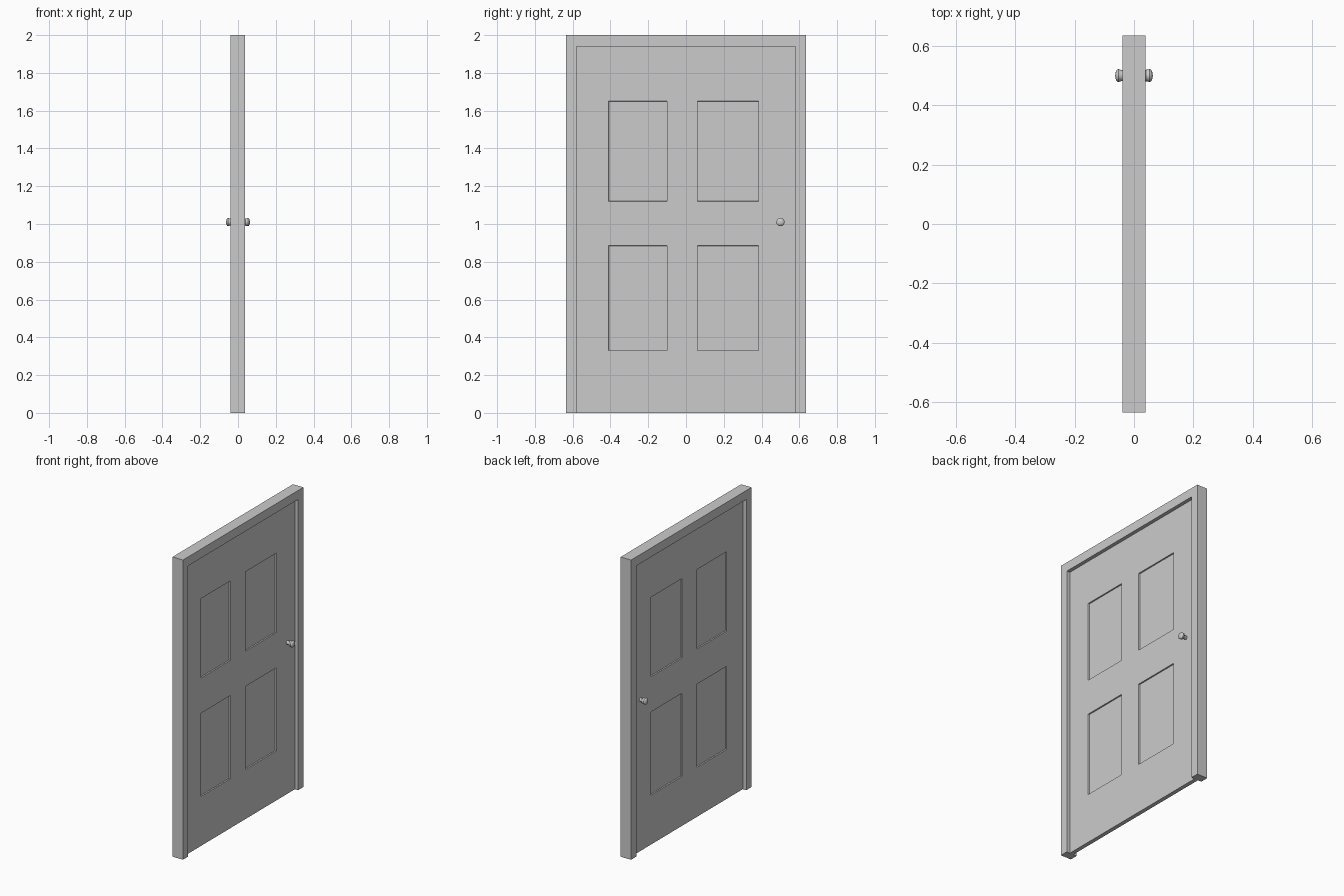
import bpy, bmesh, math
from mathutils import Matrix, Vector

if "Cube" in bpy.data.objects:
    bpy.data.objects.remove(bpy.data.objects["Cube"])

FRAME_X = (-0.039, 0.038)
SLAB_X = (-0.013, 0.014)
W, H, IN_W, IN_H = 0.635, 2.0, 0.58, 1.94
PANEL_Y = [(-0.41, -0.10), (0.06, 0.385)]
PANEL_Z = [(0.33, 0.885), (1.12, 1.65)]
KNOB_Y, KNOB_Z = 0.5, 1.01


def finish(bm, name):
    bmesh.ops.recalc_face_normals(bm, faces=bm.faces)
    me = bpy.data.meshes.new(name)
    bm.to_mesh(me)
    bm.free()
    ob = bpy.data.objects.new(name, me)
    bpy.context.collection.objects.link(ob)
    return ob


# Door frame: one U-shaped outline extruded through the wall thickness
bm = bmesh.new()
outline = [(-W, 0), (-W, H), (W, H), (W, 0),
           (IN_W, 0), (IN_W, IN_H), (-IN_W, IN_H), (-IN_W, 0)]
face = bm.faces.new([bm.verts.new((FRAME_X[0], y, z)) for y, z in outline])
ext = bmesh.ops.extrude_face_region(bm, geom=[face])
bmesh.ops.translate(bm, vec=(FRAME_X[1] - FRAME_X[0], 0, 0),
                    verts=[v for v in ext["geom"] if isinstance(v, bmesh.types.BMVert)])
bm.faces.ensure_lookup_table()
if len(bm.faces) == 9:  # keep the solid closed at the back
    bm.faces.new([v for v in face.verts]) if not face.is_valid else None
finish(bm, "door_frame")

# Door slab: box cut along the panel lines, panel cells sunk on both sides
bm = bmesh.new()
size = (SLAB_X[1] - SLAB_X[0], 2 * IN_W, IN_H)
bmesh.ops.create_cube(bm, size=1, matrix=Matrix.Translation((sum(SLAB_X) / 2, 0, IN_H / 2))
                      @ Matrix.Diagonal((*size, 1)))
cuts = [((0, y, 0), (0, 1, 0)) for p in PANEL_Y for y in p]
cuts += [((0, 0, z), (0, 0, 1)) for p in PANEL_Z for z in p]
for co, no in cuts:
    bmesh.ops.bisect_plane(bm, geom=bm.verts[:] + bm.edges[:] + bm.faces[:],
                           plane_co=co, plane_no=no)
bm.normal_update()


def in_panel(f):
    c = f.calc_center_median()
    return (abs(f.normal.x) > 0.9 and any(a < c.y < b for a, b in PANEL_Y)
            and any(a < c.z < b for a, b in PANEL_Z))


bmesh.ops.inset_individual(bm, faces=[f for f in bm.faces if in_panel(f)],
                           thickness=0.002, depth=-0.008)
finish(bm, "door_slab")


# Door knobs: lathed profiles of (distance from the slab, radius)
def knob(name, base_x, side, profile, steps=24):
    bm = bmesh.new()
    verts = [bm.verts.new((base_x + side * d, KNOB_Y, KNOB_Z + r)) for d, r in profile]
    edges = [bm.edges.new(pair) for pair in zip(verts, verts[1:])]
    bmesh.ops.spin(bm, geom=verts + edges, cent=(0, KNOB_Y, KNOB_Z), axis=(1, 0, 0),
                   angle=2 * math.pi, steps=steps)
    bmesh.ops.remove_doubles(bm, verts=bm.verts, dist=0.0002)
    ob = finish(bm, name)
    bpy.context.view_layer.objects.active = ob
    ob.select_set(True)
    bpy.ops.object.shade_smooth_by_angle(angle=math.radians(40))
    ob.select_set(False)


bulb = [(0.034, 0.0205), (0.038, 0.022), (0.042, 0.0205), (0.046, 0.016),
        (0.0485, 0.009), (0.0495, 0)]
knob("knob_right", SLAB_X[1], 1,
     [(0, 0.012), (0.016, 0.012), (0.021, 0.014), (0.026, 0.02)] + bulb)
knob("knob_left", SLAB_X[0], -1,
     [(0, 0.012), (0.016, 0.012), (0.021, 0.018), (0.031, 0.019)]
     + [(d + 0.001, r) for d, r in bulb])
